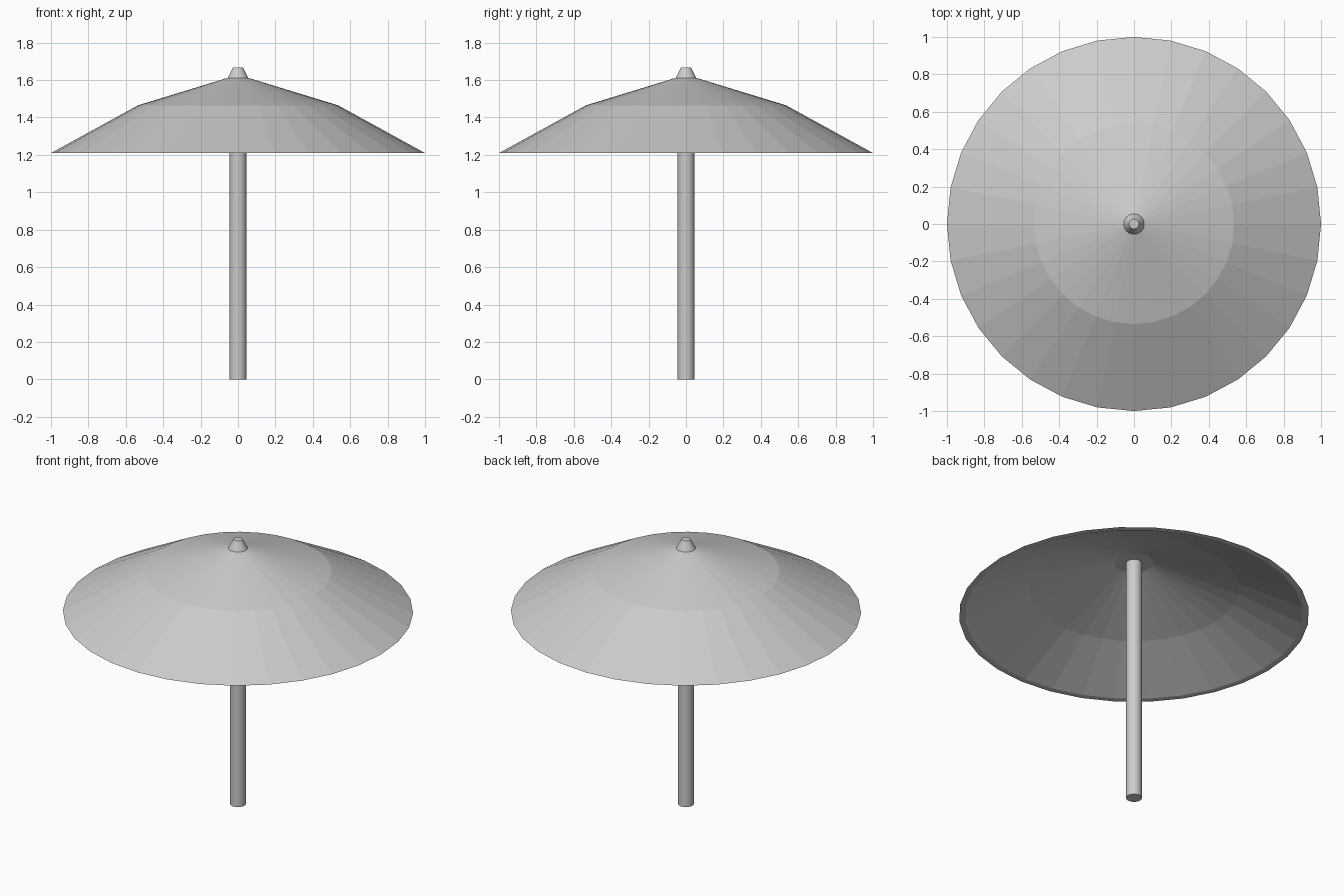
import bpy, bmesh, math

if "Cube" in bpy.data.objects:
    bpy.data.objects.remove(bpy.data.objects["Cube"])


def lathe(name, profile, sides, smooth=False):
    """Revolve an (r, z) profile around z, capping both ends."""
    bm = bmesh.new()
    rings = []
    for r, z in profile:
        rings.append([bm.verts.new((r * math.cos(2 * math.pi * i / sides),
                                    r * math.sin(2 * math.pi * i / sides), z))
                      for i in range(sides)])
    for a, b in zip(rings, rings[1:]):
        for i in range(sides):
            j = (i + 1) % sides
            bm.faces.new((a[i], a[j], b[j], b[i]))
    bm.faces.new(rings[0][::-1])
    bm.faces.new(rings[-1])
    bmesh.ops.recalc_face_normals(bm, faces=bm.faces)
    mesh = bpy.data.meshes.new(name)
    bm.to_mesh(mesh)
    bm.free()
    ob = bpy.data.objects.new(name, mesh)
    bpy.context.collection.objects.link(ob)
    if smooth:
        bpy.ops.object.select_all(action='DESELECT')
        ob.select_set(True)
        bpy.context.view_layer.objects.active = ob
        bpy.ops.object.shade_smooth_by_angle(angle=math.radians(35))
    return ob


# Faceted canopy: hollow shell with a flat rim, from underside to top
lathe("canopy", [(0.11, 1.548), (0.60, 1.38), (0.965, 1.21),
                 (1.0, 1.21), (0.535, 1.465), (0.055, 1.612)], 32)

# Pole, ending just inside the canopy hub
lathe("pole", [(0.045, 0.0), (0.045, 1.56)], 24, smooth=True)

# Tapered cap on top
lathe("finial", [(0.056, 1.61), (0.026, 1.668)], 24, smooth=True)
